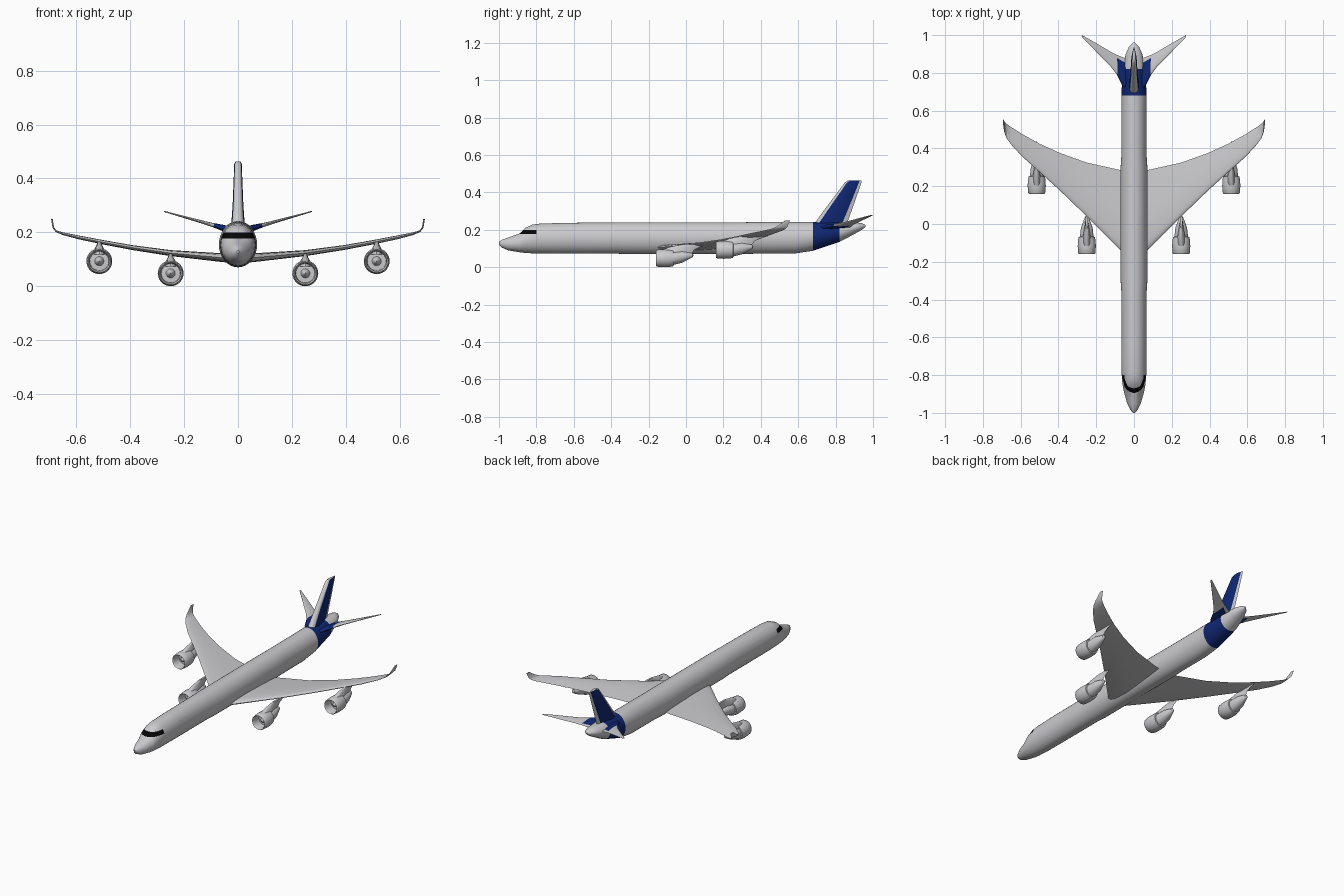
import bpy, bmesh, math
from mathutils import Vector as V

cube = bpy.data.objects.get("Cube")
if cube:
    bpy.data.objects.remove(cube)


def material(name, color):
    m = bpy.data.materials.new(name)
    m.use_nodes = True
    m.diffuse_color = (*color, 1)
    bsdf = next(n for n in m.node_tree.nodes if n.type == 'BSDF_PRINCIPLED')
    bsdf.inputs["Base Color"].default_value = (*color, 1)
    return m


GREY = material("light grey paint", (.6, .6, .62))
BLUE = material("navy blue paint", (.005, .02, .17))
BLACK = material("black glass", (.002, .002, .002))


def finish(bm, name, mats, mirror=False, angle=35):
    bmesh.ops.recalc_face_normals(bm, faces=bm.faces)
    me = bpy.data.meshes.new(name)
    bm.to_mesh(me)
    bm.free()
    for m in mats:
        me.materials.append(m)
    ob = bpy.data.objects.new(name, me)
    bpy.context.collection.objects.link(ob)
    bpy.ops.object.select_all(action='DESELECT')
    ob.select_set(True)
    bpy.context.view_layer.objects.active = ob
    bpy.ops.object.shade_smooth_by_angle(angle=math.radians(angle))
    if mirror:
        ob.modifiers.new("Mirror", 'MIRROR').use_axis[0] = True
    return ob


def loft(rings, caps=True):
    """Skin closed rings that all have the same number of points."""
    bm = bmesh.new()
    rows = [[bm.verts.new(p) for p in ring] for ring in rings]
    n = len(rows[0])
    for a, b in zip(rows, rows[1:]):
        for i in range(n):
            j = (i + 1) % n
            bm.faces.new((a[i], a[j], b[j], b[i]))
    if caps:
        bm.faces.new(rows[0])
        bm.faces.new(rows[-1])
    return bm


# Aerofoil half section: chord fraction, thickness fraction
FOIL = [(.02, .4), (.06, .68), (.13, .88), (.35, 1), (.6, .72), (.85, .3)]


def section(lead, trail, half, normal):
    lead, trail, normal = V(lead), V(trail), V(normal).normalized()
    side = [(0, 0)] + FOIL + [(1, 0)] + [(c, -t) for c, t in reversed(FOIL)]
    return [lead.lerp(trail, c) + normal * (t * half) for c, t in side]


# Fuselage: y, half width, bottom, top
body = [(-1, .004, .122, .135), (-.985, .018, .105, .146), (-.95, .036, .09, .159),
        (-.89, .053, .08, .18), (-.86, .059, .076, .21), (-.82, .064, .074, .228),
        (-.78, .066, .073, .233), (-.65, .067, .072, .237), (-.36, .067, .072, .24),
        (-.3, .071, .07, .24), (.3, .071, .07, .24), (.36, .067, .072, .241),
        (.58, .067, .073, .242), (.68, .067, .088, .242), (.82, .06, .135, .241),
        (.9, .044, .177, .24), (.94, .026, .2, .236), (.96, .005, .215, .225)]
SEG = 32
rings = []
for y, w, lo, hi in body:
    ring = []
    for k in range(SEG):
        a = math.tau * k / SEG
        ring.append((w * math.cos(a), y, (lo + hi) / 2 + (hi - lo) / 2 * math.sin(a)))
    rings.append(ring)
bm = loft(rings)
# Cut the windscreen band into the nose
for co, no in (((0, -.8, 0), (0, 1, 0)), ((0, 0, .178), (0, 0, 1)), ((0, 0, .2), (0, 0, 1))):
    geom = [f for f in bm.faces if f.calc_center_median().y < -.7]
    geom += list({e for f in geom for e in f.edges}) + list({v for f in geom for v in f.verts})
    bmesh.ops.bisect_plane(bm, geom=geom, plane_co=co, plane_no=no)
for f in bm.faces:
    c = f.calc_center_median()
    if c.y < -.8 and .178 < c.z < .2:
        f.material_index = 2
    elif .68 < c.y < .82:
        f.material_index = 1
finish(bm, "fuselage", [GREY, BLUE, BLACK])

# Main wings: x, leading y, trailing y, z, half thickness
wing = [(.03, -.18, .28, .105, .018), (.07, -.14, .285, .107, .016),
        (.25, .04, .325, .123, .011), (.39, .175, .375, .143, .009),
        (.5, .275, .425, .163, .008), (.59, .355, .475, .181, .007),
        (.65, .42, .513, .195, .005)]
rings = [section((x, a, z), (x, b, z), h, (-.15, 0, 1)) for x, a, b, z, h in wing]
# Upturned winglets
for x, a, b, z, tilt in ((.675, .455, .53, .204, .6), (.686, .485, .543, .218, 2), (.691, .53, .556, .25, 6)):
    rings.append(section((x, a, z), (x, b, z), .003, (-tilt, 0, 1)))
finish(loft(rings), "wings", [GREY], mirror=True)

# Horizontal stabilisers with painted roots
tail = [(.03, .7, .875, .012), (.06, .73, .883, .011), (.09, .79, .895, .008),
        (.12, .83, .91, .006), (.2, .912, .957, .004), (.275, .988, 1, .002)]
rings = []
for x, a, b, h in tail:
    z = .201 + x * .28
    rings.append(section((x, a, z), (x, b, z), h, (-.28, 0, 1)))
bm = loft(rings)
for f in bm.faces:
    c = f.calc_center_median()
    f.material_index = int(c.x < .09 and c.y < .86)
finish(bm, "stabilisers", [GREY, BLUE], mirror=True)

# Tail fin with grey leading and trailing edges
fin = [(.2, .66, .84, .028), (.245, .695, .865, .024), (.3, .735, .885, .02),
       (.4, .81, .92, .016), (.453, .849, .938, .014), (.463, .866, .938, .009)]
bm = loft([section((0, a, z), (0, b, z), h, (1, 0, 0)) for z, a, b, h in fin])
bm.faces.ensure_lookup_table()
n = 2 * len(FOIL) + 2
for i, f in enumerate(bm.faces):
    strip = i % n
    if i < n * (len(fin) - 1) and min(strip, n - 1 - strip) in (3, 4, 5):
        f.material_index = 1
finish(bm, "tail_fin", [GREY, BLUE])

# Engines: distance back from the lip, radius
cowl = [(.025, .001), (.035, .01), (.055, .017), (.056, .035), (.012, .037),
        (.002, .04), (0, .042), (.004, .045), (.04, .048), (.07, .047), (.092, .043),
        (.093, .036), (.14, .031), (.17, .02), (.195, .01), (.2, .001)]
for label, x, y, z in (("inner", .25, -.16, .048), ("outer", .515, .16, .093)):
    rings = []
    for t, r in cowl:
        lift = max(0, t - .09) * .15
        rings.append([(x + r * math.cos(math.tau * k / 28), y + t,
                       z + lift + r * math.sin(math.tau * k / 28)) for k in range(28)])
    finish(loft(rings), label + "_engines", [GREY], mirror=True)
    # Pylon joining the nacelle to the wing
    pylon = [(.025, .03, .19, .022), (.045, .035, .205, .018),
             (.06, .07, .235, .01), (.073, .13, .28, .006)]
    rings = [section((x, y + a, z + h), (x, y + b, z + h), w, (1, 0, 0))
             for h, a, b, w in pylon]
    finish(loft(rings), label + "_pylons", [GREY], mirror=True)
